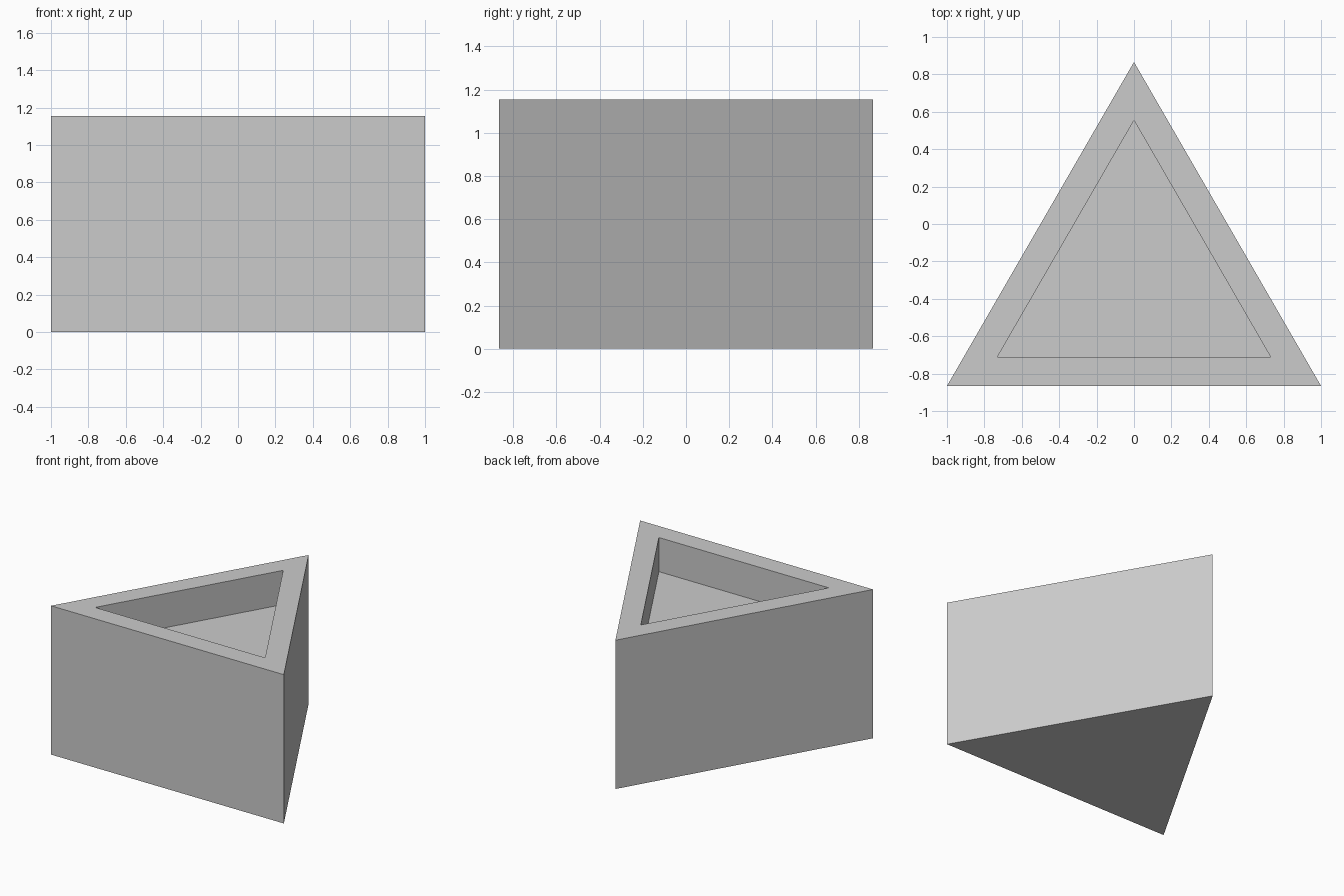
import bpy, bmesh, math
from mathutils import Vector

if "Cube" in bpy.data.objects:
    bpy.data.objects.remove(bpy.data.objects["Cube"])

HEIGHT = 1.155
POCKET_DEPTH = 0.265
POCKET_SCALE = 0.73
R = 2 / math.sqrt(3)                         # circumradius of a 2-unit triangle
CENTRE = Vector((0, math.sqrt(3) / 2 - R, 0))


def triangle(bm, radius, z):
    """Ring of three vertices, one corner pointing to +y."""
    return [bm.verts.new(CENTRE + Vector((radius * math.cos(a), radius * math.sin(a), z)))
            for a in (math.radians(90 + 120 * i) for i in range(3))]


def bridge(bm, lower, upper):
    for i in range(3):
        j = (i + 1) % 3
        bm.faces.new((lower[i], lower[j], upper[j], upper[i]))


bm = bmesh.new()
# Rings run from the base, up the outside, over the rim and down into the pocket
rings = [triangle(bm, r, z) for r, z in (
    (R, 0),
    (R, HEIGHT),
    (R * POCKET_SCALE, HEIGHT),
    (R * POCKET_SCALE, HEIGHT - POCKET_DEPTH))]
for lower, upper in zip(rings, rings[1:]):
    bridge(bm, lower, upper)
bm.faces.new(rings[0][::-1])                 # underside
bm.faces.new(rings[-1])                      # pocket floor
bmesh.ops.recalc_face_normals(bm, faces=bm.faces[:])

mesh = bpy.data.meshes.new("triangular_planter")
bm.to_mesh(mesh)
bm.free()
bpy.context.collection.objects.link(bpy.data.objects.new("triangular_planter", mesh))
